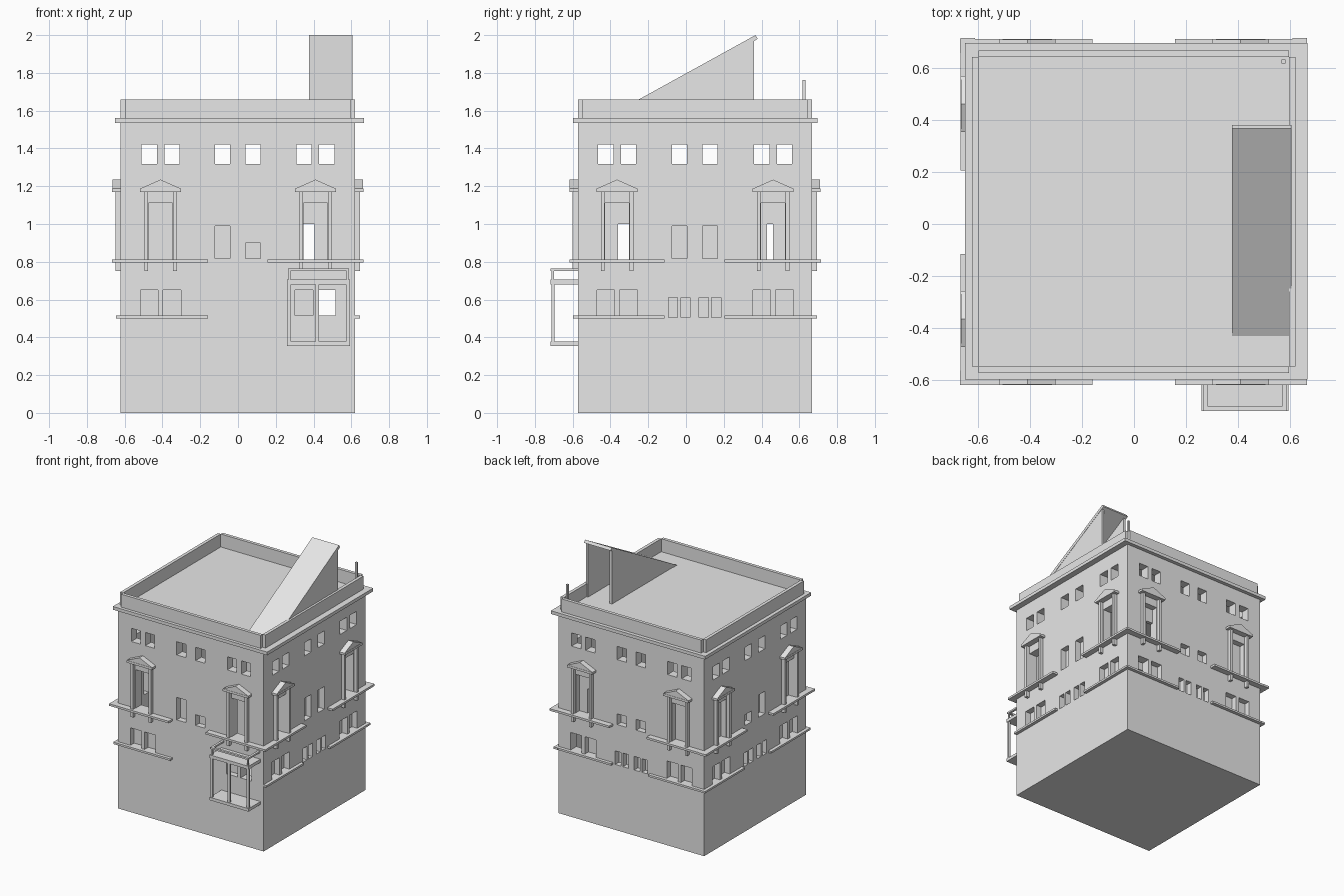
import bpy, bmesh
from mathutils import Vector

if "Cube" in bpy.data.objects:
    bpy.data.objects.remove(bpy.data.objects["Cube"])

stone = bpy.data.materials.new("plain_grey")
stone.use_nodes = True
GREY = (0.8, 0.8, 0.8, 1)
stone.diffuse_color = GREY
stone.node_tree.nodes["Principled BSDF"].inputs["Base Color"].default_value = GREY

# Outer wall faces
X0, X1, Y0, Y1 = -0.622, 0.62, -0.573, 0.667
WALLS = ("front", "right", "back", "left")


def on_wall(wall, u, d, z):
    """Point at u along a wall, d outward from it, at height z."""
    return {"front": (u, Y0 - d, z), "back": (u, Y1 + d, z),
            "left": (X0 - d, u, z), "right": (X1 + d, u, z)}[wall]


def box(bm, a, b):
    lo = Vector(map(min, a, b))
    hi = Vector(map(max, a, b))
    verts = bmesh.ops.create_cube(bm, size=1)["verts"]
    for v in verts:
        v.co = Vector((v.co[i] + 0.5) * (hi[i] - lo[i]) + lo[i] for i in range(3))


def wall_box(bm, wall, u, d, z):
    box(bm, on_wall(wall, u[0], d[0], z[0]), on_wall(wall, u[1], d[1], z[1]))


def prism(bm, near, far):
    """Solid between two matching outlines."""
    a = [bm.verts.new(p) for p in near]
    b = [bm.verts.new(p) for p in far]
    bm.faces.new(a)
    bm.faces.new(b[::-1])
    for i in range(len(a)):
        j = (i + 1) % len(a)
        bm.faces.new((a[j], a[i], b[i], b[j]))


def finish(bm, name):
    bmesh.ops.recalc_face_normals(bm, faces=bm.faces[:])
    mesh = bpy.data.meshes.new(name)
    bm.to_mesh(mesh)
    bm.free()
    mesh.materials.append(stone)
    obj = bpy.data.objects.new(name, mesh)
    bpy.context.collection.objects.link(obj)
    return obj


def boxes(name, items):
    bm = bmesh.new()
    for a, b in items:
        box(bm, a, b)
    return finish(bm, name)


# Window layout along the walls
def bays(wall):
    return (-0.41, 0.41) if wall in ("front", "back") else (-0.365, 0.461)


T = 0.07          # wall thickness
NICHE = 0.045     # depth of blind windows
niches, holes, room = bmesh.new(), bmesh.new(), bmesh.new()
box(room, (X0 + T, Y0 + T, 0.06), (X1 - T, Y1 - T, 1.5))

for wall in WALLS:
    mid = 0 if wall in ("front", "back") else 0.047
    through = (-0.1, 0.02)
    blind = (-NICHE, 0.02)
    # Attic windows, open right through
    for c in bays(wall):
        for s in (-0.06, 0.06):
            wall_box(holes, wall, (c + s - 0.04, c + s + 0.04), through, (1.318, 1.42))
    for s in (-0.082, 0.08):
        c = mid + s
        wall_box(holes, wall, (c - 0.04, c + 0.04), through, (1.318, 1.42))
        # Middle storey windows
        short = wall == "back" or (wall in ("front", "left") and s > 0)
        wall_box(niches, wall, (c - 0.04, c + 0.04), blind, (0.817, 0.9 if short else 0.99))
        # Small lower windows in pairs
        if wall != "front":
            for t in (-0.033, 0.033):
                wall_box(niches, wall, (c + t - 0.024, c + t + 0.024), blind, (0.505, 0.61))
    # Tall framed windows and the lower pairs under them
    for c in bays(wall):
        front_side = wall in ("front", "right")
        wall_box(holes if front_side else niches, wall, (c - 0.063, c + 0.063),
                 through if front_side else blind, (0.813, 1.11))
        for s in (-0.06, 0.06):
            is_open = c > 0 and s > 0 and wall in ("front", "back")
            u = (c + s - 0.047, c + s + 0.047)
            wall_box(holes if is_open else niches, wall, u,
                     through if is_open else blind, (0.515, 0.65))

# Half-width openings inside the blind tall windows
for wall, u in (("back", (0.347, 0.405)), ("left", (-0.36, -0.302)), ("left", (0.43, 0.46))):
    wall_box(holes, wall, u, (-0.1, 0.02), (0.813, 1.0))

walls = boxes("building_walls", [((X0, Y0, 0), (X1, Y1, 1.54))])
bpy.context.view_layer.objects.active = walls
for bm, name in ((room, "room_cutter"), (niches, "niche_cutter"), (holes, "opening_cutter")):
    cutter = finish(bm, name)
    cutter.hide_render = True
    mod = walls.modifiers.new(name, "BOOLEAN")
    mod.operation = "DIFFERENCE"
    mod.solver = "EXACT"
    mod.object = cutter
    bpy.ops.object.modifier_apply(modifier=mod.name)
    bpy.data.objects.remove(cutter)

# Flat roof with overhanging cornice
boxes("roof_cornice", [((-0.65, -0.597, 1.535), (0.667, 0.695, 1.56))])

# Parapet: four slabs with notched corners
P = 0.025
boxes("parapet", [
    ((X0, Y0 + P, 1.56), (X0 + P, Y1 - P, 1.66)),
    ((X1 - P, Y0 + P, 1.56), (X1, Y1 - P, 1.66)),
    ((X0 + P, Y0, 1.56), (X1 - P, Y0 + P, 1.66)),
    ((X0 + P, Y1 - P, 1.56), (X1 - P, Y1, 1.66))])

# String courses wrapping the corners
upper, lower = bmesh.new(), bmesh.new()
for wall in WALLS:
    along_x = wall in ("front", "back")
    spans = ((-0.668, -0.16), (0.157, 0.665)) if along_x else ((-0.618, -0.115), (0.205, 0.715))
    for i, (a, b) in enumerate(spans):
        wall_box(upper, wall, (a, b), (-0.01, 0.045), (0.797, 0.813))
        if wall == "front" and i == 1:
            continue
        inset = 0.022
        a2 = a + inset if i == 0 else a
        b2 = b - inset if i == 1 else b
        if wall == "right" and i == 0:
            a2 = Y0
        wall_box(lower, wall, (a2, b2), (-0.01, 0.025), (0.5, 0.515))
finish(upper, "upper_string_course")
finish(lower, "lower_string_course")

# Columns and pediments around the tall windows
for wall in WALLS:
    columns, pediments = bmesh.new(), bmesh.new()
    for c in bays(wall):
        for s in (-0.076, 0.076):
            wall_box(columns, wall, (c + s - 0.01, c + s + 0.01), (-0.005, 0.027), (0.75, 1.175))
        wall_box(pediments, wall, (c - 0.108, c + 0.108), (-0.005, 0.045), (1.17, 1.187))
        outline = ((c - 0.108, 1.187), (c + 0.108, 1.187), (c, 1.235))
        prism(pediments, [on_wall(wall, u, -0.005, z) for u, z in outline],
              [on_wall(wall, u, 0.043, z) for u, z in outline])
    finish(columns, wall + "_window_columns")
    finish(pediments, wall + "_window_pediments")

# Balcony: floor, posts, canopy slab and open railing
BX0, BX1, BY = 0.26, 0.593, -0.718
boxes("balcony_floor", [((BX0, BY, 0.355), (BX1, Y0, 0.378))])
boxes("balcony_canopy", [((BX0, BY, 0.68), (BX1, Y0, 0.705))])
bm = bmesh.new()
for x in (0.271, 0.42, 0.582):
    box(bm, (x - 0.009, BY + 0.006, 0.378), (x + 0.009, BY + 0.022, 0.68))
for x in (0.273, 0.58):
    box(bm, (x - 0.006, BY + 0.006, 0.705), (x + 0.006, BY + 0.018, 0.755))
finish(bm, "balcony_posts")
boxes("balcony_rail", [
    ((BX0 + 0.005, BY, 0.752), (BX1 - 0.005, BY + 0.018, 0.765)),
    ((BX0 + 0.005, BY, 0.752), (BX0 + 0.023, Y0, 0.765)),
    ((BX1 - 0.023, BY, 0.752), (BX1 - 0.005, Y0, 0.765))])

# Sloping stair house on the roof, open at the back
def lean(name, x0, x1, outline):
    bm = bmesh.new()
    prism(bm, [(x0, y, z) for y, z in outline], [(x1, y, z) for y, z in outline])
    finish(bm, name)


lean("stair_roof", 0.377, 0.605, ((-0.43, 1.56), (0.368, 2.0), (0.38, 1.98), (-0.375, 1.56)))
side = ((-0.38, 1.56), (0.36, 1.56), (0.36, 1.975))
lean("stair_left_wall", 0.38, 0.4, side)
lean("stair_right_wall", 0.583, 0.603, side)

# Roof pole
boxes("roof_pole", [((0.567, 0.617, 1.56), (0.583, 0.633, 1.762))])
